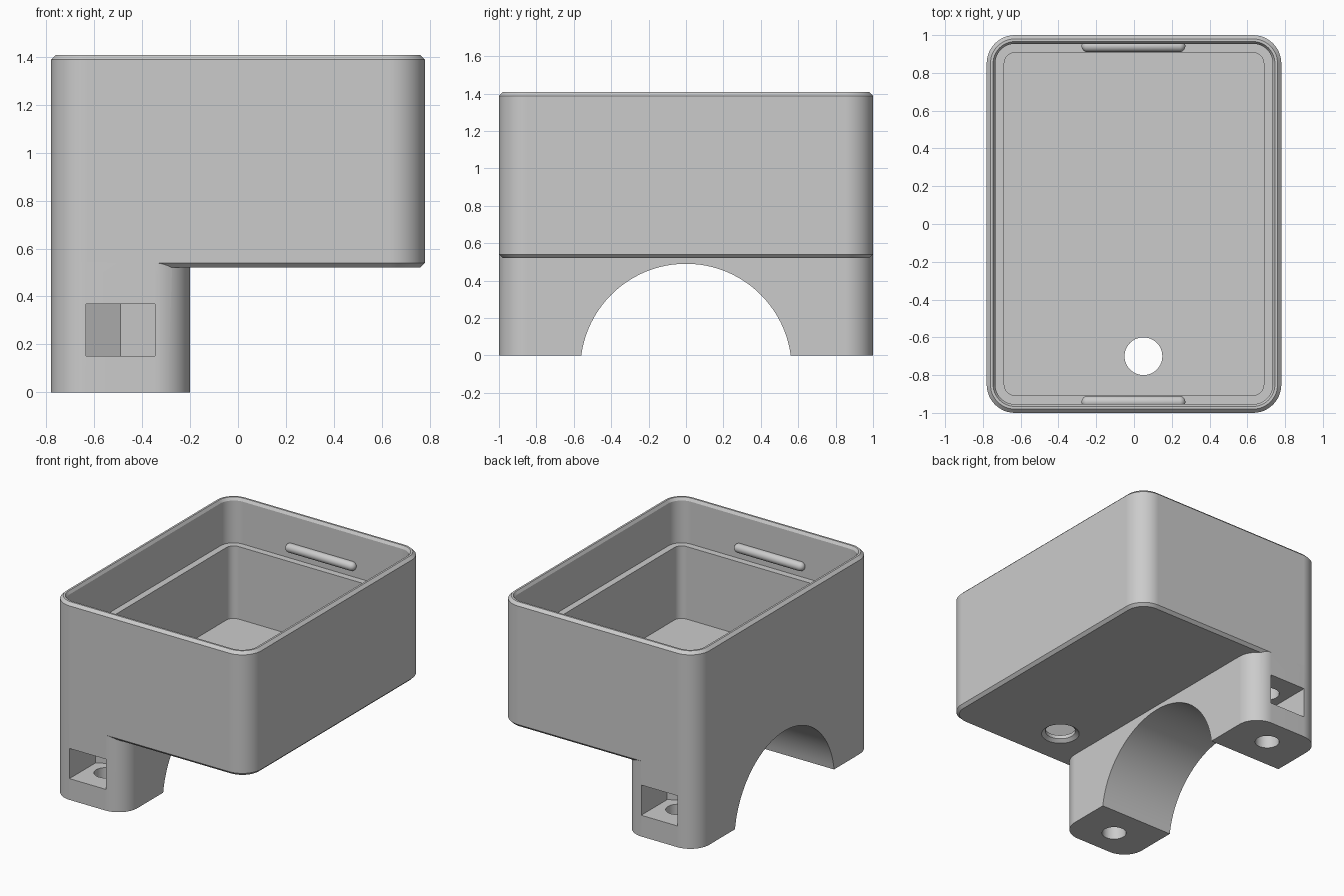
import bpy, bmesh, math
from mathutils import Matrix

if "Cube" in bpy.data.objects:
    bpy.data.objects.remove(bpy.data.objects["Cube"], do_unlink=True)

GREY = (0.6, 0.6, 0.6, 1.0)
mat = bpy.data.materials.new("light_grey")
mat.use_nodes = True
mat.diffuse_color = GREY
mat.node_tree.nodes["Principled BSDF"].inputs["Base Color"].default_value = GREY

HX, HY, R = 0.78, 1.0, 0.15          # half width, half depth, corner radius
LEG_X, LEG_HALF = -0.49, 0.29        # leg centre and half width
NUT_Y = 0.79                         # bolt axis distance from the middle


def rounded(hx, hy, r, cx=0.0, seg=12):
    """Rounded rectangle outline, counter-clockwise."""
    pts = []
    for k, (sx, sy) in enumerate(((1, 1), (-1, 1), (-1, -1), (1, -1))):
        for i in range(seg + 1):
            a = math.pi / 2 * (k + i / seg)
            pts.append((cx + sx * (hx - r) + r * math.cos(a),
                        sy * (hy - r) + r * math.sin(a)))
    return pts


def inset(d):
    return rounded(HX - d, HY - d, R - d)


def circle(r, cx=0.0, cy=0.0, seg=48):
    return [(cx + r * math.cos(2 * math.pi * i / seg),
             cy + r * math.sin(2 * math.pi * i / seg)) for i in range(seg)]


def add_object(name, bm):
    bmesh.ops.recalc_face_normals(bm, faces=bm.faces)
    me = bpy.data.meshes.new(name)
    bm.to_mesh(me)
    bm.free()
    me.materials.append(mat)
    ob = bpy.data.objects.new(name, me)
    bpy.context.collection.objects.link(ob)
    return ob


def loft(name, levels, matrix=None):
    """Closed solid through matching outlines given as (outline, height)."""
    bm = bmesh.new()
    rings = [[bm.verts.new((x, y, z)) for x, y in pts] for pts, z in levels]
    n = len(rings[0])
    for lo, hi in zip(rings, rings[1:]):
        for i in range(n):
            j = (i + 1) % n
            bm.faces.new((lo[i], lo[j], hi[j], hi[i]))
    bm.faces.new(rings[0][::-1])
    bm.faces.new(rings[-1])
    if matrix:
        bmesh.ops.transform(bm, matrix=matrix, verts=bm.verts)
    return add_object(name, bm)


def boolean(target, tool, operation):
    """Apply one boolean and discard the tool."""
    mod = target.modifiers.new("cut", 'BOOLEAN')
    mod.operation, mod.solver, mod.object = operation, 'EXACT', tool
    dg = bpy.context.evaluated_depsgraph_get()
    me = bpy.data.meshes.new_from_object(target.evaluated_get(dg))
    target.modifiers.clear()
    target.data = me
    bpy.data.objects.remove(tool, do_unlink=True)


def smooth(ob):
    bpy.ops.object.select_all(action='DESELECT')
    ob.select_set(True)
    bpy.context.view_layer.objects.active = ob
    bpy.ops.object.shade_smooth_by_angle(angle=math.radians(30))


# Box with chamfered top and bottom edges, and the leg below it
housing = loft("housing", [(inset(0.02), 0.52), (inset(0), 0.54),
                           (inset(0), 1.388), (inset(0.02), 1.408)])
leg = loft("leg", [(rounded(LEG_HALF, HY, R, LEG_X), z) for z in (0, 0.55)])
boolean(housing, leg, 'UNION')

# Stepped cavity with a chamfered mouth and a ledge
cavity = loft("cavity", [(inset(0.093), 0.566), (inset(0.093), 1.085),
                         (inset(0.046), 1.085), (inset(0.046), 1.388),
                         (inset(0.034), 1.408), (inset(0.034), 1.5)])
boolean(housing, cavity, 'DIFFERENCE')

# Arch through the leg, along x
arch = loft("arch", [(circle(0.565, seg=96), z) for z in (-1, 0.2)],
            Matrix.Translation((0, 0, -0.075)) @ Matrix.Rotation(math.pi / 2, 4, 'Y'))
boolean(housing, arch, 'DIFFERENCE')

# Countersunk cable hole in the floor
hole = loft("cable_hole", [(circle(r, 0.05, -0.7), z) for r, z in
                           ((0.125, 0.45), (0.125, 0.52), (0.1, 0.54), (0.1, 0.7))])
boolean(housing, hole, 'DIFFERENCE')

# Nut pockets and bolt holes, front and back
half = 0.144
tip = half / math.cos(math.pi / 6)
for s in (-1, 1):
    outline = [(LEG_X - half, s * 1.1), (LEG_X + half, s * 1.1),
               (LEG_X + half, s * (NUT_Y - tip / 2)), (LEG_X, s * (NUT_Y - tip)),
               (LEG_X - half, s * (NUT_Y - tip / 2))]
    pocket = loft("nut_pocket", [(outline, z) for z in (0.152, 0.368)])
    boolean(housing, pocket, 'DIFFERENCE')
    bolt = loft("bolt_hole", [(circle(0.08, LEG_X, s * NUT_Y), z) for z in (-0.1, 0.47)])
    boolean(housing, bolt, 'DIFFERENCE')

smooth(housing)
weighted = housing.modifiers.new("even_shading", 'WEIGHTED_NORMAL')
weighted.keep_sharp = True

# Snap ridges on the inner front and back walls
for name, s in (("front_snap_ridge", -1), ("back_snap_ridge", 1)):
    bm = bmesh.new()
    bmesh.ops.create_uvsphere(bm, u_segments=24, v_segments=13, radius=0.032,
                              matrix=Matrix.Rotation(math.pi / 2, 4, 'Y'))
    for v in bm.verts:
        v.co.x += math.copysign(0.243, v.co.x)
    bmesh.ops.translate(bm, verts=bm.verts, vec=(-0.003, s * 0.942, 1.165))
    smooth(add_object(name, bm))
